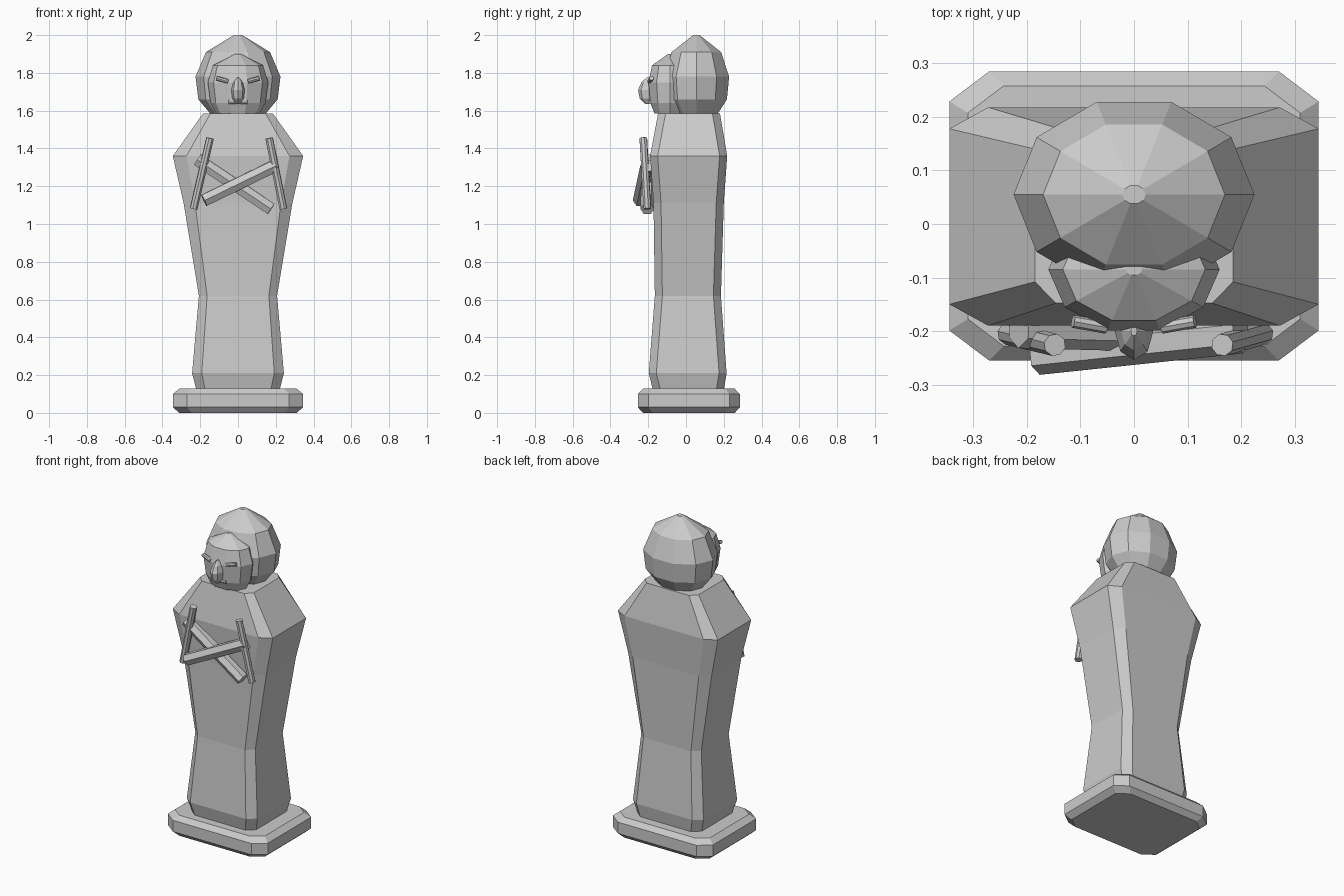
import bpy, bmesh, math
from mathutils import Vector

cube = bpy.data.objects.get("Cube")
if cube:
    bpy.data.objects.remove(cube, do_unlink=True)

GREY = (0.6, 0.6, 0.6, 1)
stone = bpy.data.materials.new("grey_stone")
stone.use_nodes = True
stone.diffuse_color = GREY
stone.node_tree.nodes["Principled BSDF"].inputs["Base Color"].default_value = GREY


def loft(name, rings):
    """Skin a stack of equal-length rings and cap both ends."""
    bm = bmesh.new()
    loops = [[bm.verts.new(p) for p in ring] for ring in rings]
    n = len(loops[0])
    for low, high in zip(loops, loops[1:]):
        for i in range(n):
            j = (i + 1) % n
            bm.faces.new((low[i], low[j], high[j], high[i]))
    bm.faces.new(loops[0])
    bm.faces.new(loops[-1])
    bmesh.ops.recalc_face_normals(bm, faces=bm.faces)
    mesh = bpy.data.meshes.new(name)
    bm.to_mesh(mesh)
    bm.free()
    mesh.materials.append(stone)
    obj = bpy.data.objects.new(name, mesh)
    bpy.context.collection.objects.link(obj)
    return obj


def chamfered(z, w, front, back, flat_x, cut_y):
    """Rectangle with cut corners."""
    f = w * flat_x
    return [(-f, front, z), (f, front, z), (w, front + cut_y, z), (w, back - cut_y, z),
            (f, back, z), (-f, back, z), (-w, back - cut_y, z), (-w, front + cut_y, z)]


def ellipse(z, rx, ry, cy, sides=10):
    return [(rx * math.cos(a), cy + ry * math.sin(a), z)
            for a in (math.tau * i / sides for i in range(sides))]


def bar(name, start, end, radius, sides=8):
    """Faceted rod between two points."""
    a, b = Vector(start), Vector(end)
    turn = (b - a).to_track_quat('Z', 'Y')
    ring = [turn @ Vector(p) for p in ellipse(0, radius, radius, 0, sides)]
    return loft(name, [[a + p for p in ring], [b + p for p in ring]])


# Plinth
loft("plinth", [chamfered(z, 0.345 * s, 0.015 - 0.27 * s, 0.015 + 0.27 * s, 0.785, 0.056 * s)
                for z, s in ((0, 0.9), (0.03, 1), (0.1, 1), (0.128, 0.9))])

# Wrapped body: height, half width, front, back
body = [(0.12, 0.22, -0.175, 0.2), (0.21, 0.243, -0.197, 0.215), (0.62, 0.207, -0.165, 0.185),
        (1.11, 0.288, -0.172, 0.2), (1.36, 0.345, -0.19, 0.218), (1.585, 0.185, -0.148, 0.18)]
loft("wrapped_body", [chamfered(z, w, f, b, 0.79, 0.04) for z, w, f, b in body])

# Headdress and face
loft("headdress", [ellipse(z, r, r * 0.81, 0.055) for z, r in
     ((1.57, 0.135), (1.66, 0.21), (1.78, 0.225), (1.91, 0.17), (2.0, 0.022))])
loft("face", [ellipse(z, r, r * 0.75, -0.085) for z, r in
     ((1.585, 0.115), (1.64, 0.145), (1.75, 0.16), (1.84, 0.133), (1.9, 0.015))])

# Nose and mouth
loft("nose", [ellipse(z, r, r * 1.5, -0.2, 8) for z, r in
     ((1.635, 0.01), (1.665, 0.03), (1.71, 0.036), (1.75, 0.024), (1.775, 0.006))])
bar("mouth", (-0.05, -0.187, 1.645), (0.05, -0.187, 1.645), 0.011)

# Eyes
for side, s in (("left", 1), ("right", -1)):
    bar(side + "_eye", (s * 0.052, -0.193, 1.755), (s * 0.114, -0.182, 1.772), 0.012)

# Crossed arms
bar("right_forearm", (-0.18, -0.245, 1.125), (0.2, -0.205, 1.31), 0.037, 6)
bar("left_forearm", (0.175, -0.205, 1.08), (-0.215, -0.195, 1.34), 0.037, 6)

# Rods held in the hands
bar("right_rod", (-0.235, -0.205, 1.08), (-0.148, -0.226, 1.455), 0.021)
bar("left_rod", (0.24, -0.205, 1.08), (0.165, -0.226, 1.455), 0.021)
